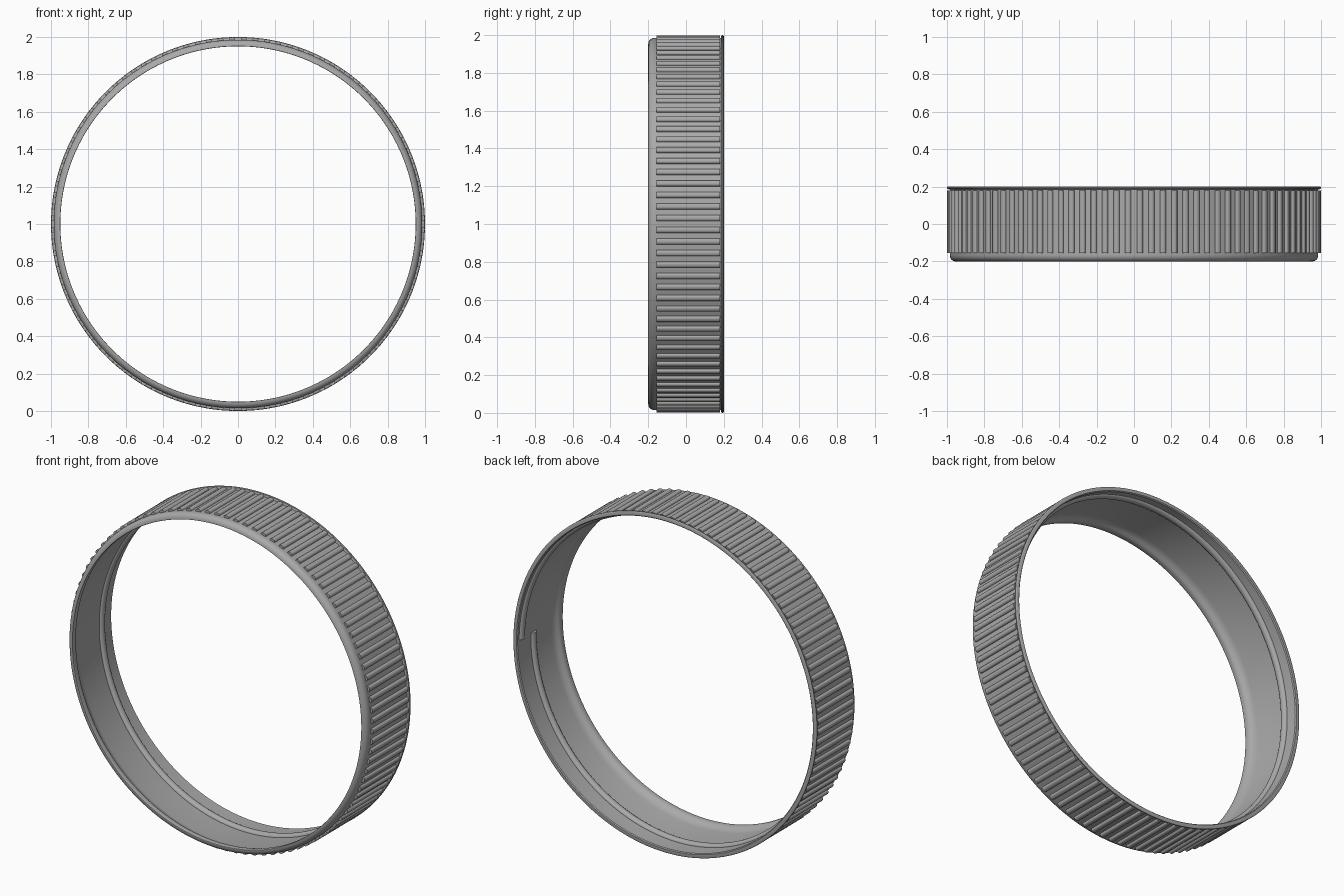
import bpy, bmesh, math
from mathutils import Vector

if "Cube" in bpy.data.objects:
    bpy.data.objects.remove(bpy.data.objects["Cube"])

gray = bpy.data.materials.new("plain gray")
gray.diffuse_color = (0.4, 0.4, 0.4, 1)
gray.use_nodes = True
gray.node_tree.nodes["Principled BSDF"].inputs["Base Color"].default_value = gray.diffuse_color
TAU = 2 * math.pi


def ring_point(r, y, a):
    return Vector((r * math.cos(a), y, 1 + r * math.sin(a)))


def finish(name, bm, angle=35):
    bmesh.ops.recalc_face_normals(bm, faces=bm.faces[:])
    me = bpy.data.meshes.new(name)
    bm.to_mesh(me)
    bm.free()
    me.materials.append(gray)
    ob = bpy.data.objects.new(name, me)
    bpy.context.collection.objects.link(ob)
    bpy.ops.object.select_all(action='DESELECT')
    ob.select_set(True)
    bpy.context.view_layer.objects.active = ob
    bpy.ops.object.shade_smooth_by_angle(angle=math.radians(angle))
    return ob


def skin(bm, rings, closed):
    # joins successive closed cross-sections
    n = len(rings[0])
    pairs = list(zip(rings, rings[1:] + rings[:1] if closed else rings[1:]))
    for a, b in pairs:
        for i in range(n):
            j = (i + 1) % n
            bm.faces.new((a[i], a[j], b[j], b[i]))
    if not closed:
        bm.faces.new(rings[0])
        bm.faces.new(rings[-1])


def arc(cr, cy, rad, a0, a1, n=5):
    return [(cr + rad * math.cos(math.radians(a0 + (a1 - a0) * i / n)),
             cy + rad * math.sin(math.radians(a0 + (a1 - a0) * i / n))) for i in range(n + 1)]


# band: wall with rounded front lip and beaded back rim, as (radius, y)
profile = [(0.972, 0.195)]
profile += [(0.977, 0.2), (0.994, 0.2)] + arc(0.993, 0.193, 0.007, 60, -90, 4)
profile += [(0.985, 0.184), (0.985, -0.165)]
profile += arc(0.953, -0.168, 0.032, 0, -90, 6)
profile += arc(0.954, -0.196, 0.004, -90, -180, 2)
profile += [(0.95, -0.175)] + arc(0.957, -0.166, 0.015, 210, 90, 3)[1:1]
profile += [(0.953, -0.165), (0.961, -0.155), (0.968, -0.14), (0.972, -0.12)]
bm = bmesh.new()
SEG = 200
skin(bm, [[bm.verts.new(ring_point(r, y, TAU * k / SEG)) for r, y in profile]
          for k in range(SEG)], True)
finish("band", bm)

# grip ribs: rounded bars around the outside
bm = bmesh.new()
RIBS = 100
section = [(-0.016, 0.98), (-0.016, 0.99), (-0.012, 0.9965), (-0.005, 0.999),
           (0.005, 0.999), (0.012, 0.9965), (0.016, 0.99), (0.016, 0.98)]
for k in range(RIBS):
    a = TAU * (k + 0.5) / RIBS
    skin(bm, [[bm.verts.new(ring_point(r, y, a + t)) for t, r in section]
              for y in (-0.155, 0.18)], False)
finish("grip_ribs", bm, 45)

# inner screw thread: one rounded helical turn
bm = bmesh.new()
STEPS = 160
rings = []
for k in range(STEPS + 1):
    a = TAU * k / STEPS
    y = 0.16 - 0.11 * k / STEPS
    ring = [(0.978, y - 0.022)]
    ring += [(0.973 - 0.018 * math.sin(math.pi * i / 8),
              y - 0.022 * math.cos(math.pi * i / 8)) for i in range(9)]
    ring += [(0.978, y + 0.022)]
    rings.append([bm.verts.new(ring_point(r, yy, a)) for r, yy in ring])
skin(bm, rings, False)
finish("screw_thread", bm, 50)
